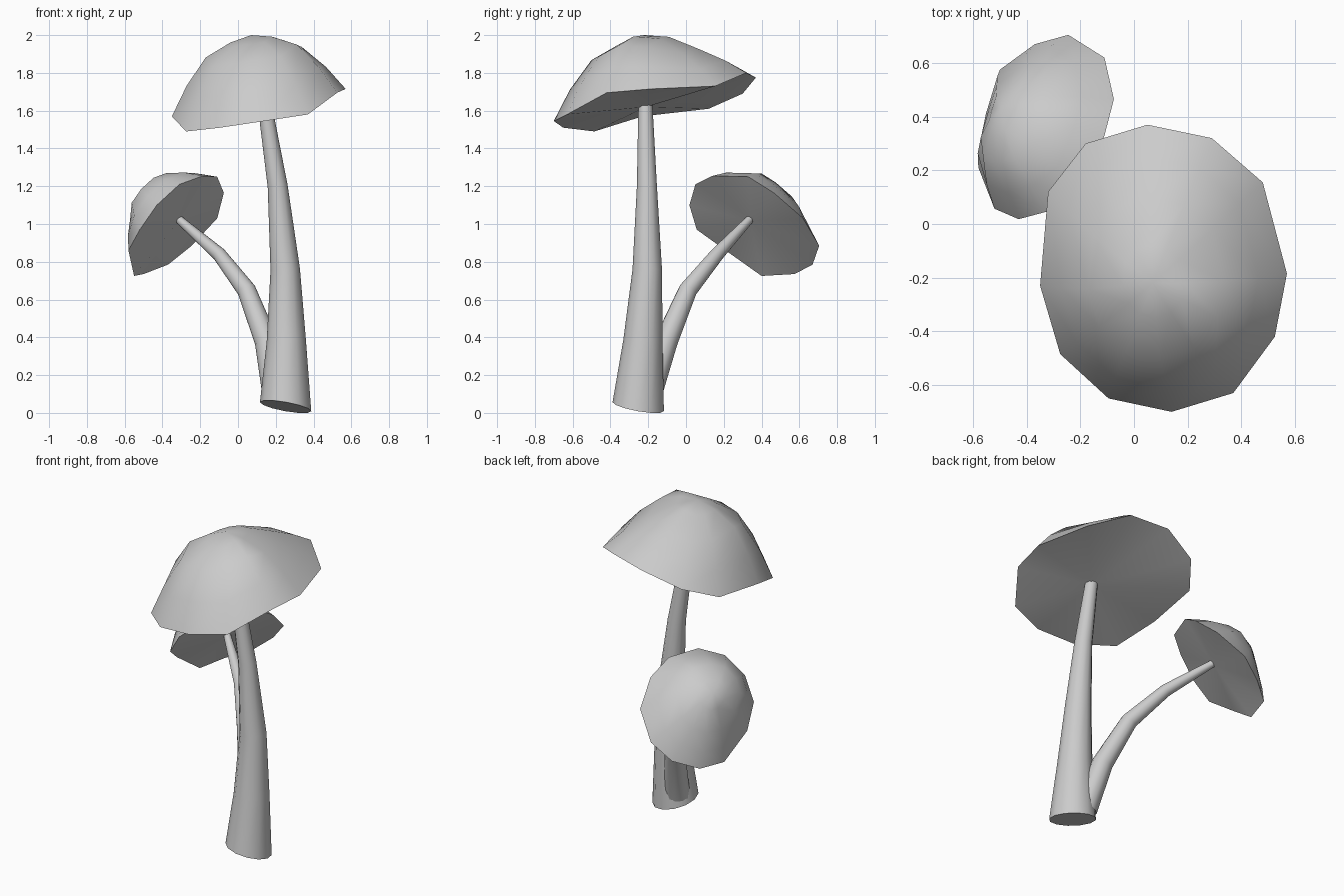
import bpy, bmesh, math
from mathutils import Vector

if "Cube" in bpy.data.objects:
    bpy.data.objects.remove(bpy.data.objects["Cube"])

SIDES = 12


def finish(name, bm, angle):
    bmesh.ops.recalc_face_normals(bm, faces=bm.faces)
    mesh = bpy.data.meshes.new(name)
    bm.to_mesh(mesh)
    bm.free()
    ob = bpy.data.objects.new(name, mesh)
    bpy.context.collection.objects.link(ob)
    bpy.ops.object.select_all(action='DESELECT')
    ob.select_set(True)
    bpy.context.view_layer.objects.active = ob
    bpy.ops.object.shade_smooth_by_angle(angle=math.radians(angle))


def bridge(bm, a, b):
    n = len(a)
    for i in range(n):
        j = (i + 1) % n
        bm.faces.new((a[i], a[j], b[j], b[i]))


def fan(bm, ring, point):
    tip = bm.verts.new(point)
    for i in range(len(ring)):
        bm.faces.new((ring[i], ring[(i + 1) % len(ring)], tip))


def stem(name, path, radii, base_dir):
    """Tapered tube along a bent path with capped ends."""
    pts = [Vector(p) for p in path]
    bm = bmesh.new()
    rings = []
    for k, p in enumerate(pts):
        if k == 0:
            d = Vector(base_dir).normalized()
        else:
            d = (pts[min(k + 1, len(pts) - 1)] - pts[k - 1]).normalized()
        u = Vector((0, 1, 0)).cross(d).normalized()
        v = d.cross(u)
        ring = []
        for i in range(SIDES):
            a = 2 * math.pi * i / SIDES
            ring.append(bm.verts.new(p + radii[k] * (u * math.cos(a) + v * math.sin(a))))
        rings.append(ring)
    for a, b in zip(rings, rings[1:]):
        bridge(bm, a, b)
    bm.faces.new(rings[0])
    bm.faces.new(rings[-1])
    finish(name, bm, 50)


def cap(name, rim, apex, under, flat_at, skew):
    """Dome over an uneven rim, flatter near rim point flat_at, closed below."""
    rim = [Vector(p) for p in rim]
    apex = Vector(apex)
    centre = sum(rim, Vector()) / len(rim)
    bm = bmesh.new()
    rings = []
    for t, drop in ((0.25, 0.06), (0.55, 0.22), (0.8, 0.59), (1, 1)):
        ring = []
        for i, p in enumerate(rim):
            side = max(0, math.cos(2 * math.pi * (i - flat_at) / len(rim))) ** 0.7
            f = drop + skew * side * math.sin(math.pi * t) * min(1, t * 1.8)
            ring.append(bm.verts.new(apex + t * (p - centre) + f * (centre - apex)))
        rings.append(ring)
    fan(bm, rings[0], apex)
    for a, b in zip(rings, rings[1:]):
        bridge(bm, a, b)
    fan(bm, rings[-1], under)
    finish(name, bm, 50)


# Large mushroom
stem("large_stem",
     [(0.252, -0.253, 0.033), (0.256, -0.228, 0.38), (0.25, -0.205, 0.76),
      (0.21, -0.207, 1.2), (0.14, -0.215, 1.64)],
     [0.138, 0.104, 0.078, 0.053, 0.037], (0.18, 0.18, 1))
cap("large_cap",
    [(0.05, 0.37, 1.775), (0.29, 0.32, 1.80), (0.48, 0.155, 1.73),
     (0.57, -0.185, 1.715), (0.525, -0.42, 1.695), (0.37, -0.63, 1.58),
     (0.14, -0.70, 1.545), (-0.095, -0.65, 1.51), (-0.275, -0.485, 1.49),
     (-0.35, -0.23, 1.57), (-0.32, 0.12, 1.61), (-0.18, 0.30, 1.69)],
    (0.07, -0.22, 2.0), (0.14, -0.21, 1.62), 0.3, 0.25)

# Small mushroom branching from the large stem
stem("small_stem",
     [(0.205, -0.205, 0.09), (0.15, -0.105, 0.38), (0.045, 0.01, 0.65),
      (-0.1, 0.165, 0.84), (-0.31, 0.335, 1.022)],
     [0.075, 0.062, 0.05, 0.037, 0.022], (-0.15, 0.2, 1))
cap("small_cap",
    [(-0.43, 0.018, 1.10), (-0.31, 0.05, 1.21), (-0.185, 0.14, 1.255),
     (-0.11, 0.33, 1.25), (-0.075, 0.465, 1.165), (-0.11, 0.62, 1.03),
     (-0.245, 0.705, 0.885), (-0.37, 0.67, 0.785), (-0.50, 0.575, 0.735),
     (-0.55, 0.40, 0.725), (-0.58, 0.21, 0.86), (-0.52, 0.057, 0.97)],
    (-0.495, 0.43, 1.165), (-0.315, 0.34, 1.015), 8, 0.25)
